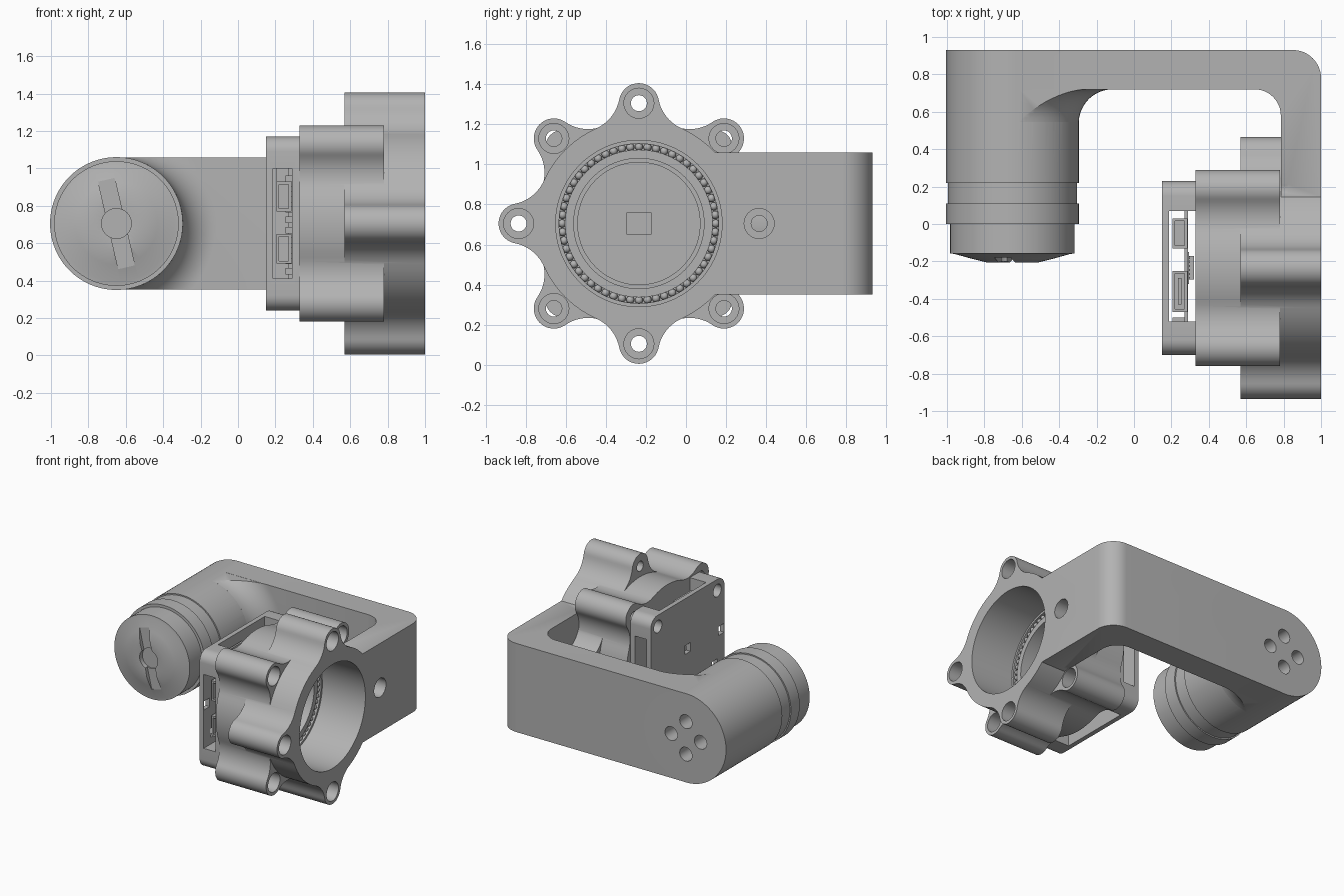
import bpy, bmesh, math
from math import sin, cos, radians, pi
from mathutils import Matrix, Vector

cube = bpy.data.objects.get("Cube")
if cube:
    bpy.data.objects.remove(cube)

grey = bpy.data.materials.new("machined_grey")
grey.use_nodes = True
GREY = (0.45, 0.45, 0.45, 1)
grey.diffuse_color = GREY
grey.node_tree.nodes["Principled BSDF"].inputs["Base Color"].default_value = GREY

HUB = Vector((0, -0.235, 0.705))     # bore axis runs along x
MOTOR = Vector((-0.65, 0, 0.705))    # motor axis runs along y
TO_AXIS = {"x": lambda p, q, a: (a, p, q),
           "y": lambda p, q, a: (p, a, q),
           "z": lambda p, q, a: (p, q, a)}


def finish(name, bm):
    bmesh.ops.recalc_face_normals(bm, faces=bm.faces)
    mesh = bpy.data.meshes.new(name)
    bm.to_mesh(mesh)
    bm.free()
    mesh.materials.append(grey)
    ob = bpy.data.objects.new(name, mesh)
    bpy.context.collection.objects.link(ob)
    return ob


def prism(name, pts, a0, a1, axis, at=(0, 0, 0)):
    """Extrude a flat outline along an axis."""
    bm = bmesh.new()
    to, at = TO_AXIS[axis], Vector(at)
    rings = [[bm.verts.new(at + Vector(to(p, q, a))) for p, q in pts] for a in (a0, a1)]
    bm.faces.new(rings[0])
    bm.faces.new(rings[1])
    n = len(pts)
    for i in range(n):
        j = (i + 1) % n
        bm.faces.new((rings[0][i], rings[0][j], rings[1][j], rings[1][i]))
    return finish(name, bm)


def lathe(name, profile, axis, at, steps=96, closed=False):
    """Revolve (radius, height) points; open profiles get end caps."""
    bm = bmesh.new()
    to, at = TO_AXIS[axis], Vector(at)
    rings = [[bm.verts.new(at + Vector(to(r * cos(2 * pi * k / steps), r * sin(2 * pi * k / steps), a)))
              for k in range(steps)] for r, a in profile]
    pairs = list(zip(rings, rings[1:]))
    if closed:
        pairs.append((rings[-1], rings[0]))
    else:
        bm.faces.new(rings[0])
        bm.faces.new(rings[-1])
    for lo, hi in pairs:
        for k in range(steps):
            m = (k + 1) % steps
            bm.faces.new((lo[k], lo[m], hi[m], hi[k]))
    return finish(name, bm)


def cyl(name, r, a0, a1, axis, at, steps=32):
    return lathe(name, [(r, a0), (r, a1)], axis, at, steps)


def box(name, x, y, z):
    return prism(name, [(x[0], y[0]), (x[1], y[0]), (x[1], y[1]), (x[0], y[1])], z[0], z[1], "z")


def boolean(ob, op, tools):
    for tool in tools:
        mod = ob.modifiers.new("bool", "BOOLEAN")
        mod.operation, mod.solver, mod.object = op, "EXACT", tool
        bpy.context.view_layer.objects.active = ob
        bpy.ops.object.modifier_apply(modifier=mod.name)
        bpy.data.objects.remove(tool)


def smooth(ob):
    bpy.ops.object.select_all(action="DESELECT")
    ob.select_set(True)
    bpy.context.view_layer.objects.active = ob
    bpy.ops.object.shade_smooth_by_angle(angle=radians(30))


def arc(cx, cy, r, a, b, n=12):
    return [(cx + r * cos(radians(a + (b - a) * i / n)), cy + r * sin(radians(a + (b - a) * i / n)))
            for i in range(n + 1)]


def lobed(R, start, d=0.6, e=0.1, f=0.2):
    """Disc outline with four screw ears blended in by concave fillets."""
    al = math.acos(((R + f) ** 2 + d * d - (e + f) ** 2) / (2 * d * (R + f)))
    fx, fy = (R + f) * cos(al), (R + f) * sin(al)
    tip = math.degrees(math.atan2(fy, fx - d))
    ad = math.degrees(al)
    half = arc(d, 0, e, 0, tip, 10) + arc(fx, fy, f, tip - 180, ad - 180, 10)[1:]
    half += arc(0, 0, R, ad, 45, 6)[1:]
    lobe = [(x, -y) for x, y in half[-2:0:-1]] + half
    pts = []
    for k in range(4):
        t = radians(start + 90 * k)
        pts += [(x * cos(t) - y * sin(t), x * sin(t) + y * cos(t)) for x, y in lobe]
    return pts


# Bracket: L-shaped arm, flange, housing and motor sleeve as one casting
zc, half = HUB.z, 0.354
outline = [(-0.65, 0.72)] + arc(0.645, 0.58, 0.14, 90, 0) + [(0.785, -0.1), (1, -0.1)]
outline += arc(0.85, 0.78, 0.15, 0, 90) + [(-0.65, 0.93)]
bracket = prism("bracket", outline, zc - half, zc + half, "z")
flare = lathe("flare", [(0.3, 0.75)] + [(0.535, 0.75)] +
              [(0.535 + x, 0.54 + y) for x, y in arc(0, 0, 0.18, 90, 178)] + [(0.3, 0.53)], "y", MOTOR)
boolean(flare, "INTERSECT", [box("slab", (-0.65, 0.3), (0.4, 0.8), (zc - half + .001, zc + half - .001))])
boolean(bracket, "UNION", [
    cyl("sleeve", 0.355, 0.22, 0.93, "y", MOTOR, 96), flare,
    prism("flange", lobed(0.52, 0), 0.57, 1.0, "x", HUB),
    prism("housing", lobed(0.517, 45), 0.33, 0.78, "x", HUB)])
cuts = [cyl("bore", 0.415, 0.5, 1.1, "x", HUB, 96), cyl("inner_bore", 0.305, 0.2, 0.6, "x", HUB, 96)]
for k in range(8):
    t = k * pi / 4
    spot = HUB + Vector((0, 0.6 * cos(t), 0.6 * sin(t)))
    face = 0.78 if k % 2 else 1.0
    back = 0.2 if k % 2 else 0.5
    cuts += [lathe("screw_hole", [(0.04, back), (0.04, face - 0.15), (0.075, face - 0.15), (0.075, face + 0.04)],
                   "x", spot, 24)]
for k in range(4):
    spot = MOTOR + Vector((0.13 * cos(k * pi / 2), 0, 0.13 * sin(k * pi / 2)))
    cuts.append(cyl("back_hole", 0.055, 0.75, 1.0, "y", spot, 24))
boolean(bracket, "DIFFERENCE", cuts)
smooth(bracket)

# Motor: stepped rings and a slotted shallow cone cap
motor = lathe("motor_body", [(0.3, 0.3), (0.345, 0.3), (0.345, 0.11), (0.355, 0.11), (0.355, 0),
                             (0.333, 0), (0.333, -0.157), (0.31, -0.16), (0.22, -0.185), (0.14, -0.205),
                             (0.08, -0.2)], "y", MOTOR)
slot = box("slot", (-0.045, 0.045), (-0.3, -0.175), (-0.24, 0.24))
slot.data.transform(Matrix.Translation(MOTOR) @ Matrix.Rotation(radians(-13), 4, "Y"))
boolean(motor, "DIFFERENCE", [slot, cyl("socket", 0.08, -0.3, -0.165, "y", MOTOR)])
smooth(motor)

# Ball bearing seated in the bore
for name, r0, r1, x1 in (("bearing_outer_race", 0.398, 0.416, 0.62), ("bearing_inner_race", 0.325, 0.368, 0.61),
                         ("bearing_cage", 0.36, 0.4, 0.58)):
    smooth(lathe(name, [(r0, 0.5), (r1, 0.5), (r1, x1), (r0, x1)], "x", HUB, closed=True))
bm = bmesh.new()
for k in range(56):
    t = 2 * pi * k / 56
    pos = HUB + Vector((0.595, 0.383 * cos(t), 0.383 * sin(t)))
    bmesh.ops.create_uvsphere(bm, u_segments=12, v_segments=8, radius=0.02, matrix=Matrix.Translation(pos))
smooth(finish("bearing_balls", bm))

# Driver case: rounded square with crossing slots that leave corner posts
s, c = 0.465, 0.385
square = []
for k in range(4):
    a = 45 + 90 * k
    square += arc(c * (1 if k in (0, 3) else -1), c * (1 if k < 2 else -1), s - c, a - 45, a + 45, 8)
case = prism("driver_case", square, 0.15, 0.33, "x", HUB)
y0, z0 = HUB.y, HUB.z
cuts = [box("top_slot", (0.187, 0.335), (-0.52, 0.07), (0, 1.5)),
        box("side_slot", (0.187, 0.29), (-1, 0.5), (0.41, 1.0)),
        box("cavity", (0.187, 0.335), (y0 - 0.31, y0 + 0.31), (z0 - 0.31, z0 + 0.31))]
for sy in (-1, 1):
    for sz in (-1, 1):
        cuts.append(cyl("corner_hole", 0.05, 0.1, 0.28, "x", HUB + Vector((0, sy * 0.375, sz * 0.375)), 24))
for y, z in ((-0.235, 0.76), (-0.13, 0.46), (-0.58, 0.5), (-0.66, 0.75)):
    cuts.append(box("window", (0.1, 0.2), (y - 0.035, y + 0.035), (z - 0.035, z + 0.035)))
boolean(case, "DIFFERENCE", cuts)
smooth(case)

# Circuit board with sensor chip and its pins
board = box("circuit_board", (0.27, 0.288), (y0 - 0.32, y0 + 0.32), (z0 - 0.32, z0 + 0.32))
box("sensor_base", (0.288, 0.293), (y0 - 0.085, y0 + 0.085), (z0 - 0.085, z0 + 0.085))
box("sensor_chip", (0.288, 0.32), (y0 - 0.063, y0 + 0.063), (z0 - 0.055, z0 + 0.055))
for k in range(6):
    y = y0 - 0.055 + k * 0.022
    box("sensor_pin", (0.288, 0.3), (y - 0.006, y + 0.006), (z0 - 0.072, z0 + 0.072))


# Connectors along the board edges
def socket(name, y, z, wall, hollow):
    ob = box(name, (0.205, 0.285), y, z)
    boolean(ob, "DIFFERENCE", [box("mouth", (0.205 + wall, 0.285 - wall), *hollow)])


socket("top_plug", (-0.13, 0.03), (0.95, 1.08), 0.015, ((-0.115, 0.015), (1.03, 1.2)))
socket("usb_port", (-0.47, -0.25), (0.93, 1.1), 0.015, ((-0.455, -0.265), (1.02, 1.2)))
box("usb_tongue", (0.235, 0.255), (-0.43, -0.29), (0.95, 1.09))
for name, z in (("front_plug_upper", 0.85), ("front_plug_lower", 0.57)):
    socket(name, (-0.63, -0.5), (z - 0.08, z + 0.08), 0.015, ((-0.8, -0.58), (z - 0.065, z + 0.065)))
for k in range(10):
    z = 0.45 + k * 0.055
    box("board_part", (0.255, 0.288), (-0.57, -0.53), (z - 0.017, z + 0.017))
